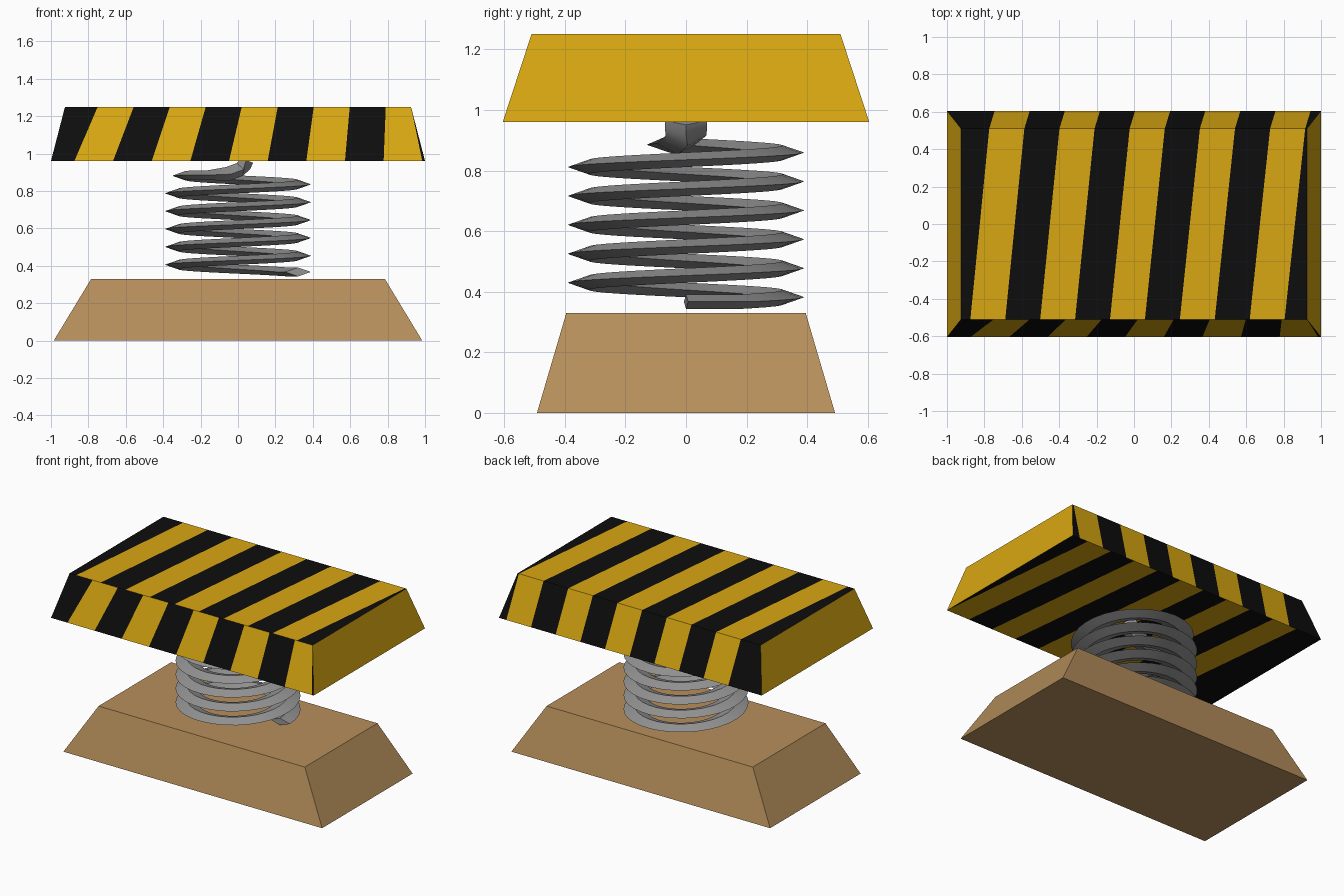
import bpy, bmesh, math
from mathutils import Vector

if "Cube" in bpy.data.objects:
    bpy.data.objects.remove(bpy.data.objects["Cube"])


def material(name, rgb):
    m = bpy.data.materials.new(name)
    m.diffuse_color = (*rgb, 1)
    m.use_nodes = True
    m.node_tree.nodes["Principled BSDF"].inputs["Base Color"].default_value = m.diffuse_color
    return m


YELLOW = material("warning yellow", (0.69, 0.385, 0.006))
BLACK = material("stripe black", (0.004, 0.004, 0.004))
BROWN = material("base brown", (0.47, 0.275, 0.105))
GREY = material("spring grey", (0.30, 0.30, 0.30))


def finish(bm, name, mats):
    mesh = bpy.data.meshes.new(name)
    bm.to_mesh(mesh)
    bm.free()
    for m in mats:
        mesh.materials.append(m)
    obj = bpy.data.objects.new(name, mesh)
    bpy.context.collection.objects.link(obj)
    return obj


def add_face(bm, pts, mat, centre):
    """Add a face that points away from the centre of its body."""
    f = bm.faces.new([bm.verts.new(p) for p in pts])
    f.normal_update()
    if f.normal.dot(f.calc_center_median() - centre) < 0:
        f.normal_flip()
    f.material_index = mat


# Wooden base: a tapered block
bm = bmesh.new()
bmesh.ops.create_cube(bm, size=2)
for v in bm.verts:
    top = v.co.z > 0
    v.co.x *= 0.785 if top else 0.985
    v.co.y *= 0.395 if top else 0.492
    v.co.z = 0.33 if top else 0
finish(bm, "base", [BROWN])

# Striped plate: four striped sides cut into slanted bands, plus plain ends
Z0, Z1 = 0.96, 1.25
BX, BY, TX, TY = 1.0, 0.605, 0.925, 0.51
centre = Vector((0, 0, (Z0 + Z1) / 2))


def band_edge(edge, first, step):
    """Points along an x-parallel edge where the stripes change."""
    half, y, z = edge
    xs = [-half] + [max(-half, min(half, first + step * k)) for k in range(10)] + [half]
    return [Vector((x, y, z)) for x in xs]


def striped(bm, edge_a, a0, sa, edge_b, b0, sb):
    a, b = band_edge(edge_a, a0, sa), band_edge(edge_b, b0, sb)
    for i in range(11):
        pts = []
        for p in (a[i], a[i + 1], b[i + 1], b[i]):
            if all((p - q).length > 1e-5 for q in pts):
                pts.append(p)
        if len(pts) > 2:
            add_face(bm, pts, 1 if i % 2 == 0 else 0, centre)


top_front, top_back = (TX, -TY, Z1), (TX, TY, Z1)
low_front, low_back = (BX, -BY, Z0), (BX, BY, Z0)
bm = bmesh.new()
striped(bm, top_front, -0.875, 0.1867, top_back, -0.774, 0.1877)   # top
striped(bm, top_front, -0.75, 0.1925, low_front, -0.875, 0.2067)   # front
striped(bm, top_back, -0.774, 0.1877, low_back, -0.745, 0.1877)    # back
striped(bm, low_front, -0.67, 0.1867, low_back, -0.80, 0.1867)     # underside
for s in (-1, 1):                                                  # plain ends
    add_face(bm, [(s * BX, -BY, Z0), (s * BX, BY, Z0),
                  (s * TX, TY, Z1), (s * TX, -TY, Z1)], 0, centre)
finish(bm, "striped_plate", [YELLOW, BLACK])

# Coil spring: a flat diamond section swept up a helix, hooked in to the middle
path = []
TURNS, SEG, PITCH = 5.5, 32, 0.0955
for i in range(int(TURNS * SEG) + 1):
    t = i / SEG
    a = t * math.tau
    r = 0.32 - 0.04 * max(0, (t - 5.25) / 0.25)
    z = max(0.367, 0.358 + PITCH * t)
    path.append(Vector((r * math.cos(a), r * math.sin(a), z)))
path += [Vector(p) for p in ((-0.25, -0.05, 0.885), (-0.17, -0.06, 0.885),
                             (-0.06, -0.03, 0.89), (0.01, 0, 0.915),
                             (0.035, 0, 0.94), (0.045, 0, 0.965))]
HALF_W, HALF_H = 0.07, 0.024
bm = bmesh.new()
rings = []
for i, p in enumerate(path):
    t = (path[min(i + 1, len(path) - 1)] - path[max(i - 1, 0)]).normalized()
    side = t.cross(Vector((0, 0, 1))).normalized()
    up = side.cross(t)
    h = HALF_H if i < len(path) - 4 else 0.038
    rings.append([bm.verts.new(p + o) for o in
                  (side * HALF_W, up * h, -side * HALF_W, -up * h)])
for r, q in zip(rings, rings[1:]):
    for j in range(4):
        k = (j + 1) % 4
        bm.faces.new((r[j], r[k], q[k], q[j]))
bm.faces.new(rings[0][::-1])
bm.faces.new(rings[-1])
bmesh.ops.recalc_face_normals(bm, faces=bm.faces)
spring = finish(bm, "coil_spring", [GREY])
bpy.context.view_layer.objects.active = spring
spring.select_set(True)
bpy.ops.object.shade_smooth_by_angle(angle=math.radians(30))
